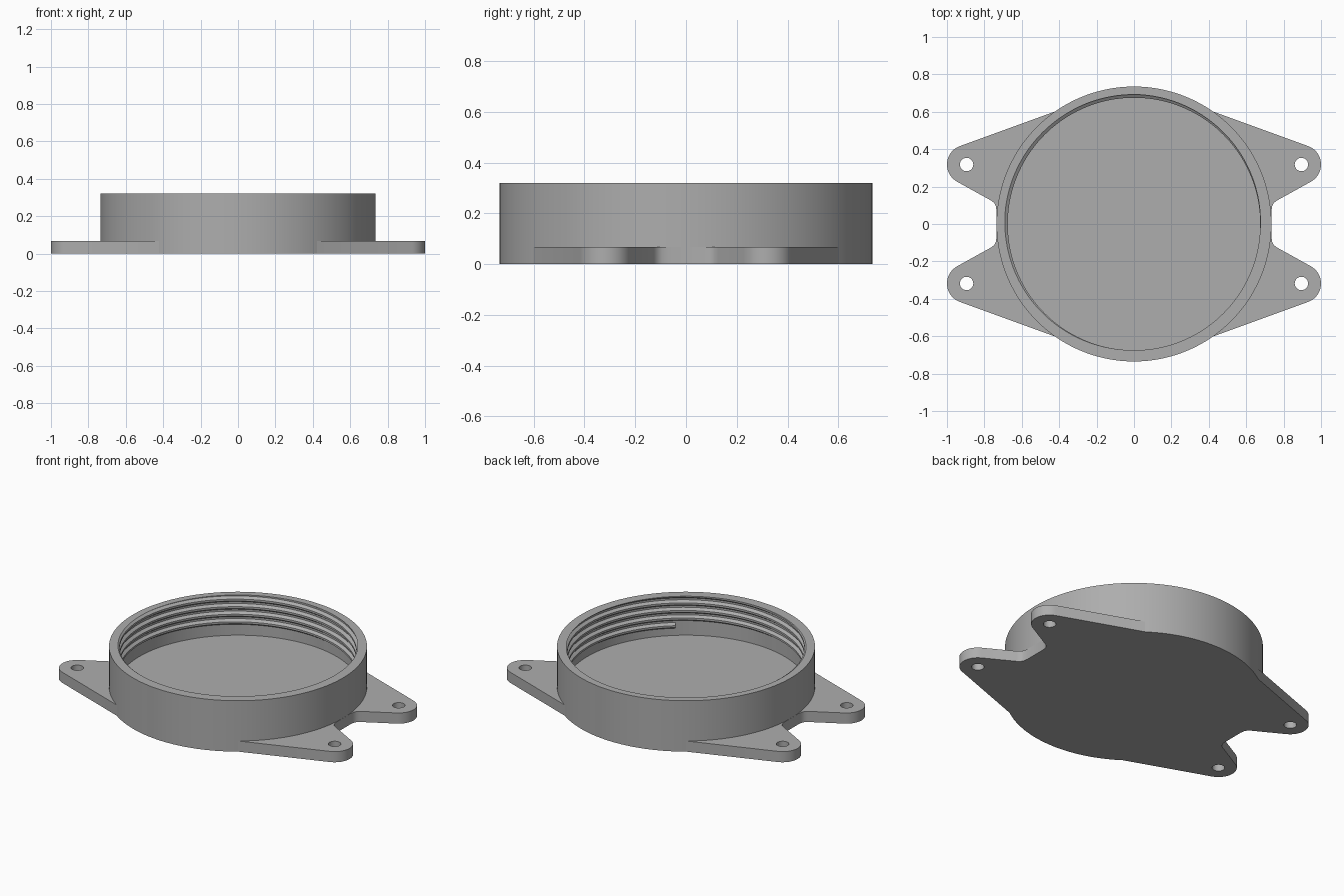
import bpy, bmesh, math
from math import cos, sin, radians, pi

if "Cube" in bpy.data.objects:
    bpy.data.objects.remove(bpy.data.objects["Cube"])

R_OUT, R_IN, R_CREST = 0.735, 0.692, 0.675
TOP, BASE = 0.32, 0.067
PITCH, START, Z0 = 0.0475, -50, 0.13
SEG = 160

grey = bpy.data.materials.new("grey plastic")
grey.diffuse_color = (0.42, 0.42, 0.42, 1)
grey.use_nodes = True
grey.node_tree.nodes["Principled BSDF"].inputs["Base Color"].default_value = grey.diffuse_color


def finish(ob):
    """Give the material and smooth shading with sharp edges kept."""
    ob.data.materials.clear()
    ob.data.materials.append(grey)
    bpy.ops.object.select_all(action='DESELECT')
    ob.select_set(True)
    bpy.context.view_layer.objects.active = ob
    bpy.ops.object.shade_smooth_by_angle(angle=radians(30))


def mesh_object(name, bm):
    me = bpy.data.meshes.new(name)
    bm.to_mesh(me)
    bm.free()
    ob = bpy.data.objects.new(name, me)
    bpy.context.collection.objects.link(ob)
    finish(ob)


def arc(cx, cy, r, a0, a1, n):
    return [(cx + r * cos(radians(a0 + (a1 - a0) * i / n)),
             cy + r * sin(radians(a0 + (a1 - a0) * i / n))) for i in range(n + 1)]


# Base plate with four mounting ears: one quarter outline, mirrored
LUG = (0.895, 0.318)
quarter = [(R_OUT, 0.07), (0.739, 0.095), (0.747, 0.112), (0.765, 0.126)]
quarter += arc(*LUG, 0.105, -61, 70, 16)
quarter += arc(0, 0, R_OUT - 0.001, 55.2, 90, 24)
half = quarter + [(-x, y) for x, y in reversed(quarter[:-1])]
outline = half + [(x, -y) for x, y in reversed(half)]

cu = bpy.data.curves.new("base_plate", 'CURVE')
cu.dimensions = '2D'
cu.fill_mode = 'BOTH'
cu.extrude = BASE / 2
holes = [arc(sx * LUG[0], sy * LUG[1], 0.036, 0, 345, 23)
         for sx in (1, -1) for sy in (1, -1)]
for pts in [outline] + holes:
    sp = cu.splines.new('POLY')
    sp.points.add(len(pts) - 1)
    for p, (x, y) in zip(sp.points, pts):
        p.co = (x, y, 0, 1)
    sp.use_cyclic_u = True
plate = bpy.data.objects.new("base_plate", cu)
bpy.context.collection.objects.link(plate)
plate.location.z = BASE / 2
plate.select_set(True)
bpy.context.view_layer.objects.active = plate
bpy.ops.object.convert(target='MESH')
plate = bpy.context.view_layer.objects.active
bm = bmesh.new()
bm.from_mesh(plate.data)
bmesh.ops.remove_doubles(bm, verts=bm.verts, dist=1e-5)
bmesh.ops.recalc_face_normals(bm, faces=bm.faces)
bm.to_mesh(plate.data)
bm.free()
finish(plate)

# Round cup wall, turned from its profile
bm = bmesh.new()
profile = [(R_OUT, 0), (R_OUT, TOP), (R_IN, TOP), (R_IN, BASE - 0.005)]
rings = [[bm.verts.new((r * cos(2 * pi * i / SEG), r * sin(2 * pi * i / SEG), z))
          for i in range(SEG)] for r, z in profile]
for a, b in zip(rings, rings[1:]):
    for i in range(SEG):
        j = (i + 1) % SEG
        bm.faces.new((a[i], a[j], b[j], b[i]))
mesh_object("cup_wall", bm)

# Internal screw thread: a swept ridge, trimmed flush with the rim
bm = bmesh.new()
section = [(R_IN + 0.004, -0.021), (R_CREST, -0.006), (R_CREST, 0.006), (R_IN + 0.004, 0.021)]
turns = 5
prev = None
for i in range(turns * SEG + 1):
    a = radians(START) + 2 * pi * i / SEG
    z = Z0 + PITCH * i / SEG
    cur = [bm.verts.new((r * cos(a), r * sin(a), z + dz)) for r, dz in section]
    if prev:
        for k in range(4):
            m = (k + 1) % 4
            bm.faces.new((prev[k], prev[m], cur[m], cur[k]))
    else:
        bm.faces.new(cur)
    prev = cur
bm.faces.new(prev[::-1])
cut = bmesh.ops.bisect_plane(bm, geom=bm.verts[:] + bm.edges[:] + bm.faces[:],
                             plane_co=(0, 0, TOP), plane_no=(0, 0, 1), clear_outer=True)
edges = [e for e in cut["geom_cut"] if isinstance(e, bmesh.types.BMEdge)]
bmesh.ops.triangle_fill(bm, edges=edges, use_beauty=True)
bmesh.ops.recalc_face_normals(bm, faces=bm.faces)
mesh_object("screw_thread", bm)
